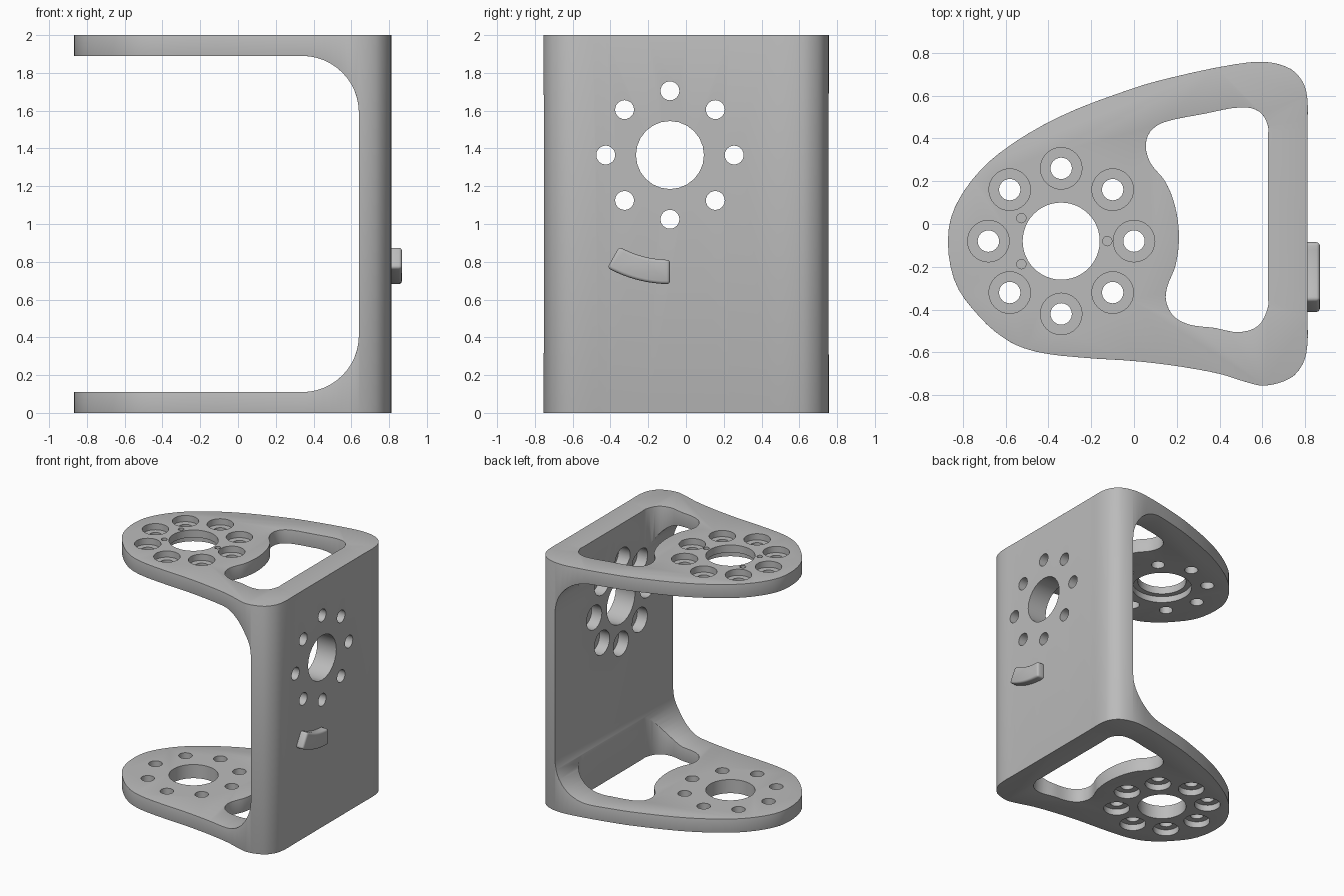
import bpy, bmesh, math
from mathutils import Vector

if "Cube" in bpy.data.objects:
    bpy.data.objects.remove(bpy.data.objects["Cube"])

grey = bpy.data.materials.new("matte_grey")
grey.use_nodes = True
grey.diffuse_color = (0.5, 0.5, 0.5, 1)
grey.node_tree.nodes["Principled BSDF"].inputs["Base Color"].default_value = (0.5, 0.5, 0.5, 1)


def smooth_loop(points, steps=4):
    """Closed smooth curve through the points."""
    pts = [Vector(p) for p in points]
    n = len(pts)
    tan = [(pts[(i + 1) % n] - pts[i - 1]).normalized() for i in range(n)]
    out = []
    for i in range(n):
        a, b = pts[i], pts[(i + 1) % n]
        d = (b - a).length
        for s in range(steps):
            t = s / steps
            out.append(a * (2*t**3 - 3*t**2 + 1) + tan[i] * d * (t**3 - 2*t*t + t)
                       + b * (3*t*t - 2*t**3) + tan[(i + 1) % n] * d * (t**3 - t*t))
    return out


def arc(cx, cy, r, a0, a1, steps):
    angles = [math.radians(a0 + (a1 - a0) * i / steps) for i in range(steps + 1)]
    return [(cx + r * math.cos(a), cy + r * math.sin(a)) for a in angles]


def circle(c, r, sides=32):
    return arc(c[0], c[1], r, 0, 360, sides)[:-1]


def ring(c, r, count=8):
    return arc(c[0], c[1], r, 0, 360, count)[:-1]


PLACE = {"x": lambda a, b, h: (h, a, b),
         "y": lambda a, b, h: (a, h, b),
         "z": lambda a, b, h: (a, b, h)}


def prisms(name, parts):
    """One object made of prisms: (outline, low, high, axis)."""
    bm = bmesh.new()
    for outline, lo, hi, axis in parts:
        low = [bm.verts.new(PLACE[axis](p[0], p[1], lo)) for p in outline]
        high = [bm.verts.new(PLACE[axis](p[0], p[1], hi)) for p in outline]
        bm.faces.new(low)
        bm.faces.new(high)
        for i in range(len(low)):
            bm.faces.new((low[i - 1], low[i], high[i], high[i - 1]))
    bmesh.ops.recalc_face_normals(bm, faces=bm.faces)
    mesh = bpy.data.meshes.new(name)
    bm.to_mesh(mesh)
    bm.free()
    mesh.materials.append(grey)
    ob = bpy.data.objects.new(name, mesh)
    bpy.context.collection.objects.link(ob)
    return ob


def bake(ob):
    bpy.context.view_layer.update()
    dg = bpy.context.evaluated_depsgraph_get()
    mesh = bpy.data.meshes.new_from_object(ob.evaluated_get(dg))
    ob.modifiers.clear()
    ob.data = mesh


def cut(ob, cutter, operation="DIFFERENCE"):
    cutter.hide_render = True
    m = ob.modifiers.new("cut", "BOOLEAN")
    m.object, m.operation, m.solver = cutter, operation, "EXACT"
    bake(ob)
    bpy.data.objects.remove(cutter)


def bevel(ob, width, segments=3):
    m = ob.modifiers.new("round", "BEVEL")
    m.width, m.segments = width, segments
    m.limit_method, m.angle_limit = "ANGLE", math.radians(40)
    bake(ob)


def shade(ob):
    bpy.ops.object.select_all(action="DESELECT")
    ob.select_set(True)
    bpy.context.view_layer.objects.active = ob
    bpy.ops.object.shade_smooth_by_angle(angle=math.radians(32))


# Teardrop plan outline
plan = smooth_loop([
    (.81, .45), (.81, .58), (.79, .66), (.73, .725), (.61, .757), (.45, .742), (.2, .69),
    (0, .635), (-.35, .5), (-.63, .33), (-.79, .16), (-.865, -.02), (-.84, -.26),
    (-.72, -.435), (-.58, -.55), (-.44, -.6), (-.23, -.625), (0, -.64), (.21, -.665),
    (.4, -.70), (.52, -.737), (.61, -.755), (.73, -.72), (.79, -.65), (.81, -.56), (.81, -.43)])

# C-shaped side section with filleted inner corners
section = ([(-1, 0), (1, 0), (1, 2), (-1, 2), (-1, 1.89)]
           + arc(.34, 1.59, .3, 90, 0, 12) + arc(.34, .41, .3, 0, -90, 12) + [(-1, .11)])

# Window through both flanges
window = smooth_loop([
    (.625, .4), (.625, .46), (.585, .525), (.5, .545), (.33, .515), (.14, .475), (.075, .43),
    (.055, .36), (.08, .28), (.145, .2), (.19, .09), (.21, -.05), (.195, -.19), (.155, -.295),
    (.15, -.36), (.185, -.43), (.26, -.47), (.375, -.485), (.49, -.505), (.58, -.475),
    (.625, -.39), (.625, -.33)])

bracket = prisms("bracket", [(plan, -.1, 2.1, "z")])
cut(bracket, prisms("section_cutter", [(section, -1, 1, "y")]), "INTERSECT")
cut(bracket, prisms("window_cutter", [(window, -.1, .6, "z"), (window, 1.4, 2.1, "z")]))
bevel(bracket, .032)

# Through holes: flange pattern and wall pattern
flange_c, wall_c = (-.34, -.08), (-.085, 1.365)
flange_ring, wall_ring = ring(flange_c, .34), ring(wall_c, .34)
holes = [(circle(flange_c, .18, 48), -.1, 2.1, "z"), (circle(wall_c, .18, 24), .3, 1, "x")]
holes += [(circle(c, .05, 24), -.1, 2.1, "z") for c in flange_ring]
holes += [(circle(c, .05, 24), .3, 1, "x") for c in wall_ring]
cut(bracket, prisms("hole_cutter", holes))

# Counterbores, bearing recess and small pin dimples
bores = [(circle(flange_c, .222, 48), 1.8, 1.94, "z")]
for c in flange_ring:
    bores += [(circle(c, .097), -.1, .05, "z"), (circle(c, .097), 1.95, 2.1, "z")]
bores += [(circle(c, .097), .3, .73, "x") for c in wall_ring]
for a in (0, 150, 210):
    c = arc(flange_c[0], flange_c[1], .215, a, a, 1)[0]
    bores.append((circle(c, .022, 16), 1.965, 2.1, "z"))
cut(bracket, prisms("bore_cutter", bores))
shade(bracket)

# Curved stop on the outer wall
stop_shape = arc(*wall_c, .555, 241, 270, 8) + arc(*wall_c, .683, 270, 241, 8)
stop = prisms("curved_stop", [(stop_shape, .79, .868, "x")])
bevel(stop, .016)
shade(stop)
